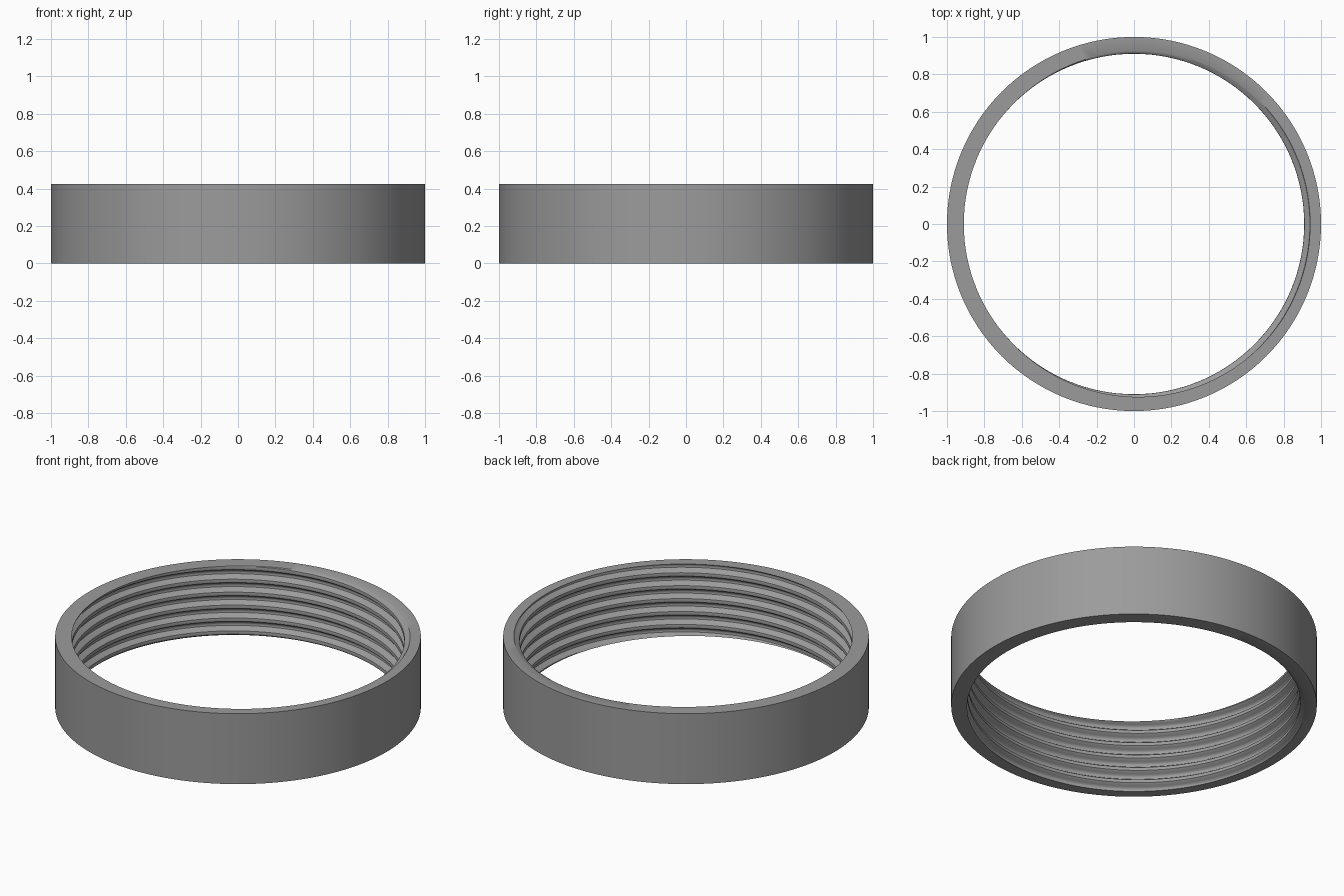
import bpy, bmesh, math

if "Cube" in bpy.data.objects:
    bpy.data.objects.remove(bpy.data.objects["Cube"])

HEIGHT, OUTER = 0.425, 1.0
ROOT, CREST = 0.942, 0.91      # inner radii of thread groove and ridge
PITCH, STEPS, SEGS = 0.078, 12, 128


def thread_radius(angle, z):
    """Rounded ridge profile following a right-handed helix."""
    phase = (z - HEIGHT) / PITCH - (angle - math.pi) / (2 * math.pi)
    d = abs(phase - round(phase)) * 2          # 0 on the crest, 1 in the groove
    t = min(max((d - 0.2) / 0.65, 0), 1)
    return CREST + (ROOT - CREST) * t * t * (3 - 2 * t)


grey = bpy.data.materials.new("mid grey")
grey.diffuse_color = (0.33, 0.33, 0.33, 1)
grey.use_nodes = True
grey.node_tree.nodes["Principled BSDF"].inputs["Base Color"].default_value = grey.diffuse_color

# Threaded ring: rows follow the helix and are trimmed flat at both ends
bm = bmesh.new()
rows = STEPS * (math.ceil(HEIGHT / PITCH) + 2)
columns = []
for s in range(SEGS + 1):
    a = 2 * math.pi * s / SEGS
    section = [(OUTER, 0)]
    for i in range(rows + 1):
        z = PITCH * (i / STEPS - 1 + (s / SEGS))
        z = min(max(z, 0), HEIGHT)
        section.append((thread_radius(a, z), z))
    section.append((OUTER, HEIGHT))
    columns.append([bm.verts.new((r * math.cos(a), r * math.sin(a), z))
                    for r, z in section])
for c0, c1 in zip(columns, columns[1:]):
    n = len(c0)
    for i in range(n):
        j = (i + 1) % n
        bm.faces.new((c0[i], c0[j], c1[j], c1[i]))

# Weld the seam and the trimmed rows
bmesh.ops.remove_doubles(bm, verts=bm.verts[:], dist=1e-5)
bmesh.ops.recalc_face_normals(bm, faces=bm.faces[:])
mesh = bpy.data.meshes.new("threaded_ring")
bm.to_mesh(mesh)
bm.free()
mesh.materials.append(grey)
ring = bpy.data.objects.new("threaded_ring", mesh)
bpy.context.collection.objects.link(ring)
bpy.context.view_layer.objects.active = ring
ring.select_set(True)
bpy.ops.object.shade_smooth_by_angle(angle=math.radians(35))
